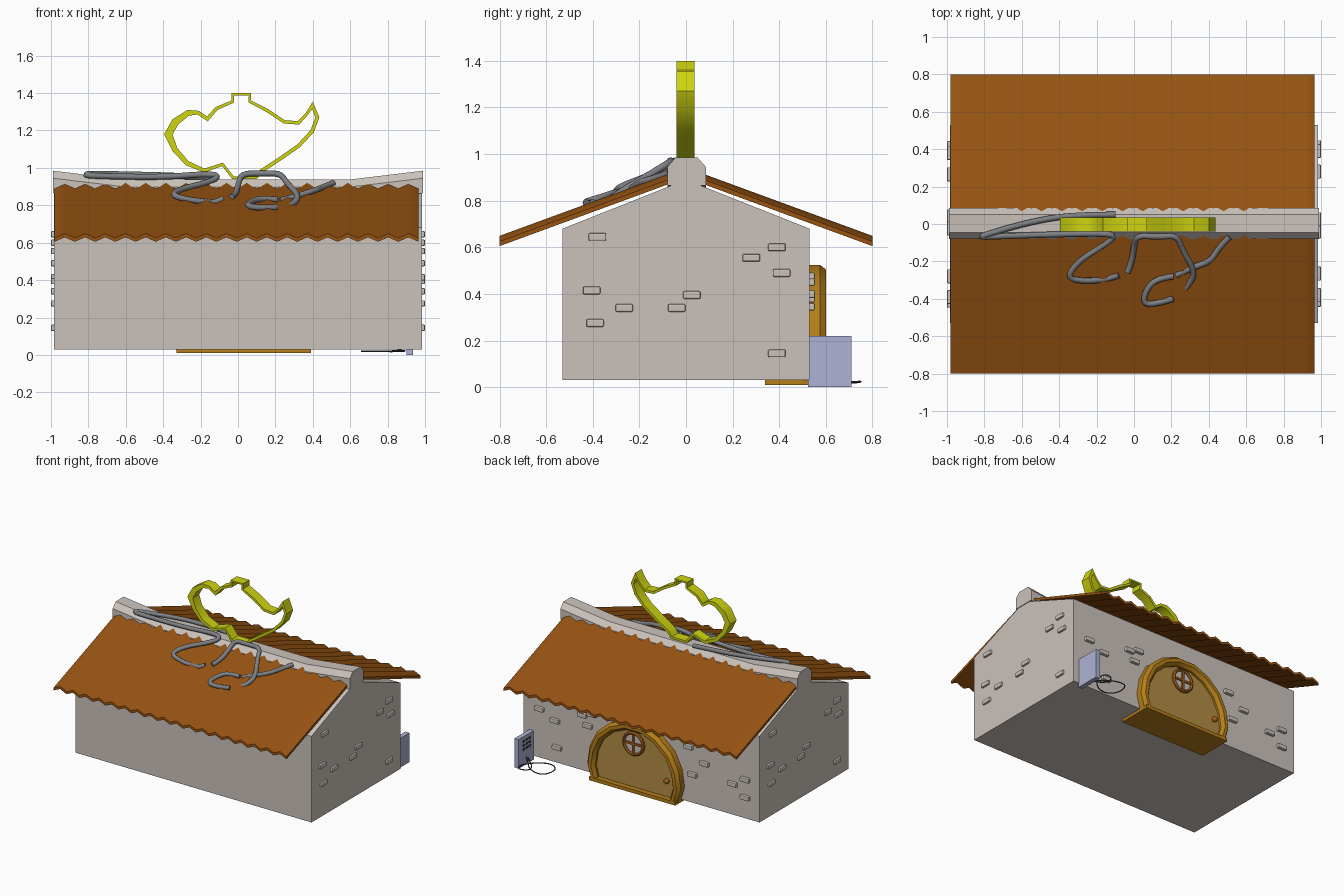
import bpy, bmesh, math
from mathutils import Vector

if "Cube" in bpy.data.objects:
    bpy.data.objects.remove(bpy.data.objects["Cube"])


def mat(name, r, g, b):
    m = bpy.data.materials.new(name)
    m.diffuse_color = (r, g, b, 1)
    m.use_nodes = True
    m.node_tree.nodes["Principled BSDF"].inputs["Base Color"].default_value = m.diffuse_color
    return m


STONE = mat("pale stone", 0.60, 0.545, 0.50)
ROOF = mat("roof brown", 0.31, 0.088, 0.006)
YELLOW = mat("sign yellow", 0.62, 0.66, 0.005)
GREY = mat("cable grey", 0.21, 0.215, 0.23)
GOLD = mat("frame gold", 0.46, 0.21, 0.01)
PANEL = mat("door tan", 0.45, 0.27, 0.06)
BLUE = mat("pale blue", 0.42, 0.45, 0.66)
DARK = mat("dark grey", 0.05, 0.05, 0.06)
RUST = mat("knob brown", 0.36, 0.11, 0.01)


def finish(name, bm, material, angle=None):
    bmesh.ops.recalc_face_normals(bm, faces=bm.faces)
    me = bpy.data.meshes.new(name)
    bm.to_mesh(me)
    bm.free()
    ob = bpy.data.objects.new(name, me)
    bpy.context.collection.objects.link(ob)
    me.materials.append(material)
    if angle:
        bpy.ops.object.select_all(action='DESELECT')
        ob.select_set(True)
        bpy.context.view_layer.objects.active = ob
        bpy.ops.object.shade_smooth_by_angle(angle=math.radians(angle))
    return ob


def loft(name, rings, material, angle=None, cyclic=False):
    """Skin a list of equal closed rings, capped or joined end to end."""
    bm = bmesh.new()
    vs = [[bm.verts.new(p) for p in r] for r in rings]
    n = len(vs[0])
    for a, b in zip(vs, vs[1:] + (vs[:1] if cyclic else [])):
        for i in range(n):
            j = (i + 1) % n
            bm.faces.new((a[i], a[j], b[j], b[i]))
    if not cyclic:
        bm.faces.new(vs[0])
        bm.faces.new(vs[-1])
    return finish(name, bm, material, angle)


def boxes(name, items, material, bevel=0.0):
    """Several boxes in one object: items are (centre, size)."""
    bm = bmesh.new()
    for c, s in items:
        vs = bmesh.ops.create_cube(bm, size=1)["verts"]
        for v in vs:
            v.co = Vector((c[k] + v.co[k] * s[k] for k in range(3)))
    if bevel:
        bmesh.ops.bevel(bm, geom=bm.edges[:], offset=bevel, segments=2,
                        profile=0.5, affect='EDGES')
    return finish(name, bm, material)


def cable(name, paths, radius, material):
    cu = bpy.data.curves.new(name, 'CURVE')
    cu.dimensions = '3D'
    cu.bevel_depth = radius
    cu.bevel_resolution = 2
    cu.use_fill_caps = True
    for path in paths:
        sp = cu.splines.new('NURBS')
        sp.points.add(len(path) - 1)
        for p, q in zip(sp.points, path):
            p.co = (*q, 1)
        sp.order_u = 3
        sp.use_endpoint_u = True
        sp.resolution_u = 5
    ob = bpy.data.objects.new(name, cu)
    bpy.context.collection.objects.link(ob)
    cu.materials.append(material)
    bpy.ops.object.select_all(action='DESELECT')
    ob.select_set(True)
    bpy.context.view_layer.objects.active = ob
    bpy.ops.object.convert(target='MESH')


# House walls with gables
gable = [(-0.53, 0.03), (0.53, 0.03), (0.53, 0.68), (0, 0.89), (-0.53, 0.68)]
loft("walls", [[(x, y, z) for y, z in gable] for x in (-0.985, 0.985)], STONE)

# Corrugated roof slopes
waves = 18
xs = [-0.98 + 1.945 * i / (2 * waves) for i in range(2 * waves + 1)]
crest = [(x, 0.024 * (i % 2)) for i, x in enumerate(xs)]
sheet = crest + [(x, z - 0.02) for x, z in reversed(crest)]
for side, label in ((-1, "front"), (1, "back")):
    loft(label + "_roof", [[(x, side * y, z + base) for x, z in sheet]
                           for y, base in ((0.05, 0.90), (0.8, 0.625))], ROOF, 60)

# Sagging ridge cap
cap = [(-0.08, -0.12), (-0.08, -0.04), (-0.045, 0), (0.05, 0), (0.085, -0.04), (0.085, -0.12)]
loft("ridge_cap", [[(x, y, top + z) for y, z in cap] for x, top in
                   ((-0.99, 0.985), (-0.8, 0.962), (-0.6, 0.938), (0.6, 0.938), (0.8, 0.962), (0.99, 0.985))],
     STONE, 35)

# Open teapot outline sign: x, z, band thickness
pot = [(-0.035, 1.40, .012), (0.07, 1.40, .012), (0.07, 1.36, .015), (0.16, 1.315, .018), (0.25, 1.255, .018),
       (0.32, 1.25, .018), (0.36, 1.29, .015), (0.40, 1.355, .02), (0.435, 1.27, .02), (0.405, 1.19, .02),
       (0.33, 1.11, .02), (0.23, 1.04, .02), (0.13, 0.975, .02), (0.10, 0.94, .015), (-0.03, 0.94, .015),
       (-0.085, 1.01, .015), (-0.18, 0.975, .02), (-0.28, 1.015, .025), (-0.35, 1.09, .03), (-0.395, 1.18, .04),
       (-0.35, 1.26, .04), (-0.27, 1.31, .03), (-0.21, 1.305, .02), (-0.165, 1.275, .02),
       (-0.12, 1.325, .018), (-0.035, 1.36, .015)]
rings = []
for i, (x, z, t) in enumerate(pot):
    p = Vector((x, z))
    d0 = (p - Vector(pot[i - 1][:2])).normalized()
    d1 = (Vector(pot[(i + 1) % len(pot)][:2]) - p).normalized()
    n0, n1 = Vector((d0.y, -d0.x)), Vector((d1.y, -d1.x))
    m = (n0 + n1).normalized()
    q = p + m * t / max(0.5, m.dot(n0))
    rings.append([(x, -0.04, z), (x, 0.036, z), (q.x, 0.036, q.y), (q.x, -0.04, q.y)])
loft("teapot_sign", rings, YELLOW, 40, cyclic=True)

# Cables lying over the ridge and the front roof
cable("roof_cables", [
    [(-0.1, 0.05, .945), (-0.35, 0.05, .96), (-0.6, 0, .965), (-0.8, -.06, .97), (-0.82, -.07, .96),
     (-0.7, -.065, .955), (-0.4, -.055, .95), (-0.14, -.05, .97), (-0.1, -.07, .95), (-0.17, -.12, .92),
     (-0.3, -.2, .89), (-0.36, -.29, .855), (-0.27, -.305, .83), (-0.18, -.3, .82), (-0.13, -.29, .81),
     (-0.08, -.275, .835)],
    [(-0.035, -.26, .845), (-0.01, -.2, .86), (0, -.11, .91), (0.02, -.06, .97), (0.13, -.07, .97),
     (0.23, -.06, .97), (0.26, -.14, .92), (0.33, -.26, .85), (0.29, -.33, .80), (0.25, -.37, .785)],
    [(0.21, -.4, .79), (0.13, -.425, .785), (0.05, -.43, .795), (0.06, -.36, .815), (0.12, -.29, .84),
     (0.21, -.28, .83)],
    [(0.225, -.275, .825), (0.32, -.23, .85), (0.41, -.2, .88), (0.45, -.13, .895), (0.51, -.07, .92)],
], 0.016, GREY)

# Raised bricks, the left gable repeating the right one turned half round
spots = [(-0.38, .645), (-0.405, .415), (-0.265, .34), (-0.39, .275), (-0.04, .34),
         (0.025, .395), (0.28, .555), (0.39, .6), (0.41, .49), (0.39, .145)]
boxes("gable_bricks", [((s * 0.985, s * y, z), (0.03, 0.075, 0.033))
                       for s in (1, -1) for y, z in spots], STONE, 0.006)
back_spots = [(0.85, .40), (0.72, .345), (0.49, .45), (0.41, .475), (0.445, .38), (0.70, .147),
              (-0.43, .245), (-0.53, .354), (-0.395, .447), (-0.764, .265), (-0.87, .325), (-0.87, .19)]
boxes("back_bricks", [((x, 0.53, z), (0.075, 0.045, 0.033)) for x, z in back_spots], STONE, 0.006)

# Arched back door: panel, faceted frame and sill
half = [(0.36, 0.025), (0.39, 0.13), (0.37, 0.26), (0.31, 0.38), (0.2, 0.475), (0.075, 0.525)]
arch = half + [(-x, z) for x, z in reversed(half)]


def arch_point(x, z, inset):
    k = 1 - inset / 0.39
    return 0.03 + x * k, 0.025 + (z - 0.025) * (1 - inset / 0.5)


section = [(0.0, 0.5), (0.0, 0.575), (0.02, 0.60), (0.045, 0.60), (0.065, 0.575), (0.065, 0.5)]
frame_rings = []
for x, z in arch:
    pts = [(arch_point(x, z, i), y) for i, y in section]
    frame_rings.append([(p[0], y, p[1]) for p, y in pts])
loft("door_frame", frame_rings, GOLD, 25)
loft("door_panel", [[(p[0], y, p[1]) for p in (arch_point(x, z, 0.05) for x, z in arch)]
                    for y in (0.5, 0.56)], PANEL)
boxes("door_sill", [((0.03, 0.47, 0.022), (0.72, 0.26, 0.026))], GOLD)

# Round door window: pane, ring and cross bars
wx, wz = 0.04, 0.365
circle = [(math.cos(a * math.tau / 20), math.sin(a * math.tau / 20)) for a in range(20)]
loft("window_pane", [[(wx + c * .08, y, wz + s * .08) for c, s in circle] for y in (.555, .566)], STONE)
loft("window_ring", [[(wx + c * r, y, wz + s * r) for r, y in
                      ((.09, .555), (.09, .572), (.08, .58), (.07, .572), (.07, .555))]
                     for c, s in circle], RUST, 40, cyclic=True)
boxes("window_bars", [((wx, .565, wz), (.15, .02, .016)), ((wx, .565, wz), (.016, .02, .15))], RUST)

# Door knob
bm = bmesh.new()
bmesh.ops.create_uvsphere(bm, u_segments=14, v_segments=8, radius=0.02)
bmesh.ops.translate(bm, verts=bm.verts, vec=(-0.24, 0.575, 0.16))
finish("door_knob", bm, RUST, 60)

# Upright control box beside the back wall, with small keys
boxes("control_box", [((0.918, 0.617, 0.11), (0.035, 0.185, 0.22))], BLUE)
boxes("control_keys", [((0.899, 0.58 + 0.035 * i, 0.125 + 0.03 * j), (0.006, 0.02, 0.015))
                       for i in range(3) for j in range(3)], DARK)

# Thin wire looping on the ground
cable("ground_wire", [
    [(0.9, 0.62, .06), (0.88, 0.63, .02), (0.80, 0.72, .02), (0.68, 0.74, .02), (0.65, 0.62, .02),
     (0.72, 0.55, .02), (0.82, 0.58, .02), (0.90, 0.68, .02), (0.88, 0.76, .025), (0.80, 0.73, .02),
     (0.83, 0.64, .015), (0.9, 0.60, .04)]], 0.004, DARK)
